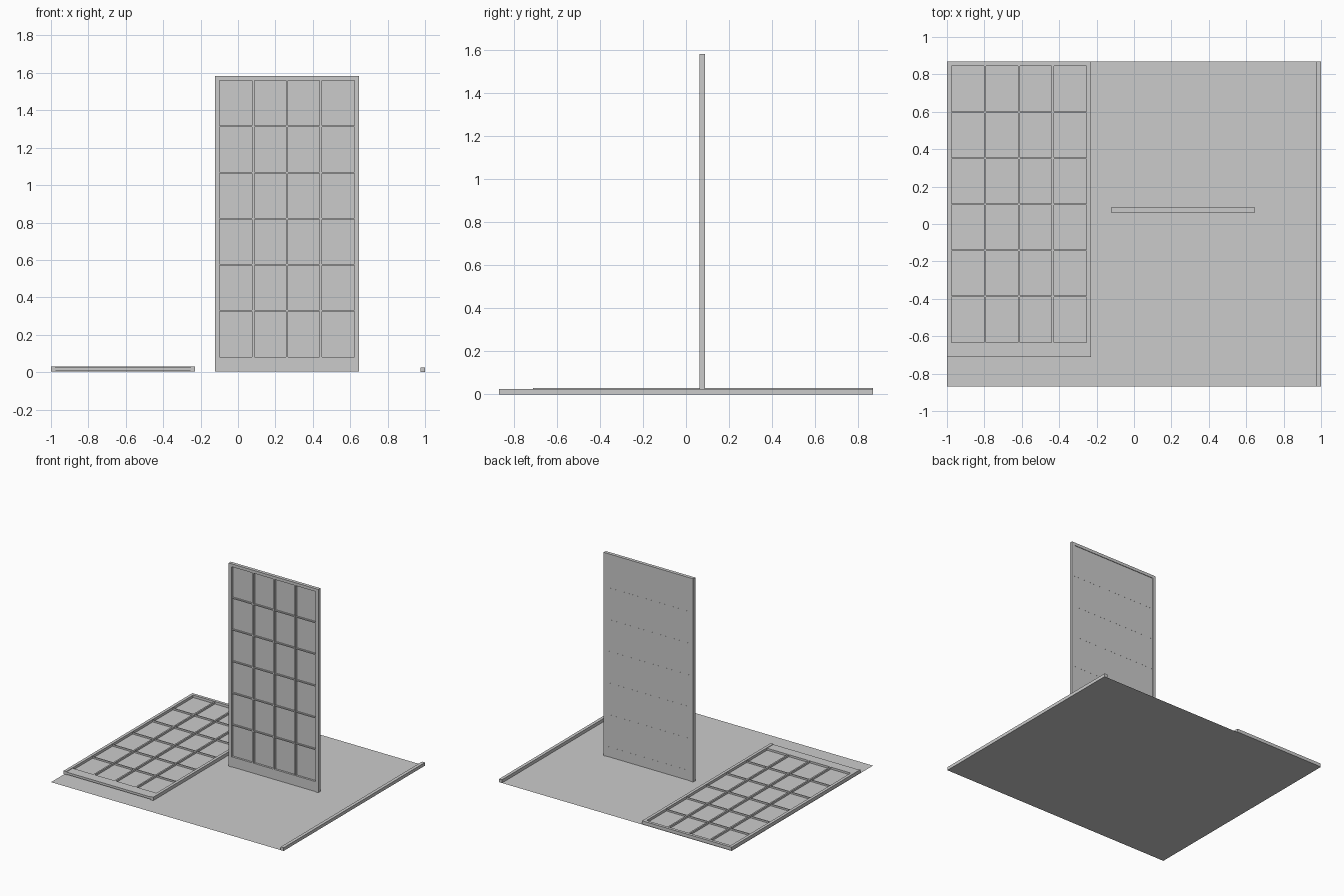
import bpy, bmesh
from mathutils import Matrix, Vector
from math import radians

if "Cube" in bpy.data.objects:
    bpy.data.objects.remove(bpy.data.objects["Cube"])

W, H, T = 0.77, 1.58, 0.026      # panel width, height, frame thickness
SIDE, BOTTOM = 0.023, 0.078      # stile/top rail and bottom rail widths


def box(bm, x0, x1, y0, y1, z0, z1):
    m = Matrix.Translation(((x0 + x1) / 2, (y0 + y1) / 2, (z0 + z1) / 2))
    bmesh.ops.create_cube(bm, size=1, matrix=m @ Matrix.Diagonal((x1 - x0, y1 - y0, z1 - z0, 1)))


def make(name, boxes, matrix=Matrix()):
    bm = bmesh.new()
    for b in boxes:
        box(bm, *b)
    me = bpy.data.meshes.new(name)
    bm.to_mesh(me)
    bm.free()
    ob = bpy.data.objects.new(name, me)
    ob.matrix_world = matrix
    bpy.context.collection.objects.link(ob)
    return ob


# Panel drawn flat: x across, y from bottom rail to top rail, z through thickness
def panel(prefix, matrix):
    x0, x1, y0, y1 = SIDE, W - SIDE, BOTTOM, H - SIDE
    # Outer frame
    make(prefix + "_frame", [
        (0, x0, 0, H, 0, T), (x1, W, 0, H, 0, T),
        (x0, x1, y1, H, 0, T), (x0, x1, 0, y0, 0.004, T - 0.004)], matrix)
    # Lattice bars
    bars = []
    for i in range(1, 4):
        c = x0 + (x1 - x0) * i / 4
        bars.append((c - 0.006, c + 0.006, y0, y1, 0.005, 0.021))
    for i in range(1, 6):
        c = y0 + (y1 - y0) * i / 6
        bars.append((x0, x1, c - 0.004, c + 0.004, 0.004, 0.019))
    make(prefix + "_lattice", bars, matrix)
    # Backing sheet
    make(prefix + "_sheet", [(x0, x1, y0, y1, 0.0045, 0.0065)], matrix)


panel("lying_panel", Matrix.Translation((-1, -0.712, 0.003)))
panel("standing_panel", Matrix.Translation((-0.123, 0.088, 0.003)) @ Matrix.Rotation(radians(90), 4, 'X'))

# Floor sheet and edge rail
bm = bmesh.new()
bmesh.ops.create_grid(bm, x_segments=1, y_segments=1, size=1,
                      matrix=Matrix.Diagonal((1, 0.868, 1, 1)))
me = bpy.data.meshes.new("floor")
bm.to_mesh(me)
bm.free()
bpy.context.collection.objects.link(bpy.data.objects.new("floor", me))
make("edge_rail", [(0.975, 1, -0.868, 0.868, 0, 0.025)])
